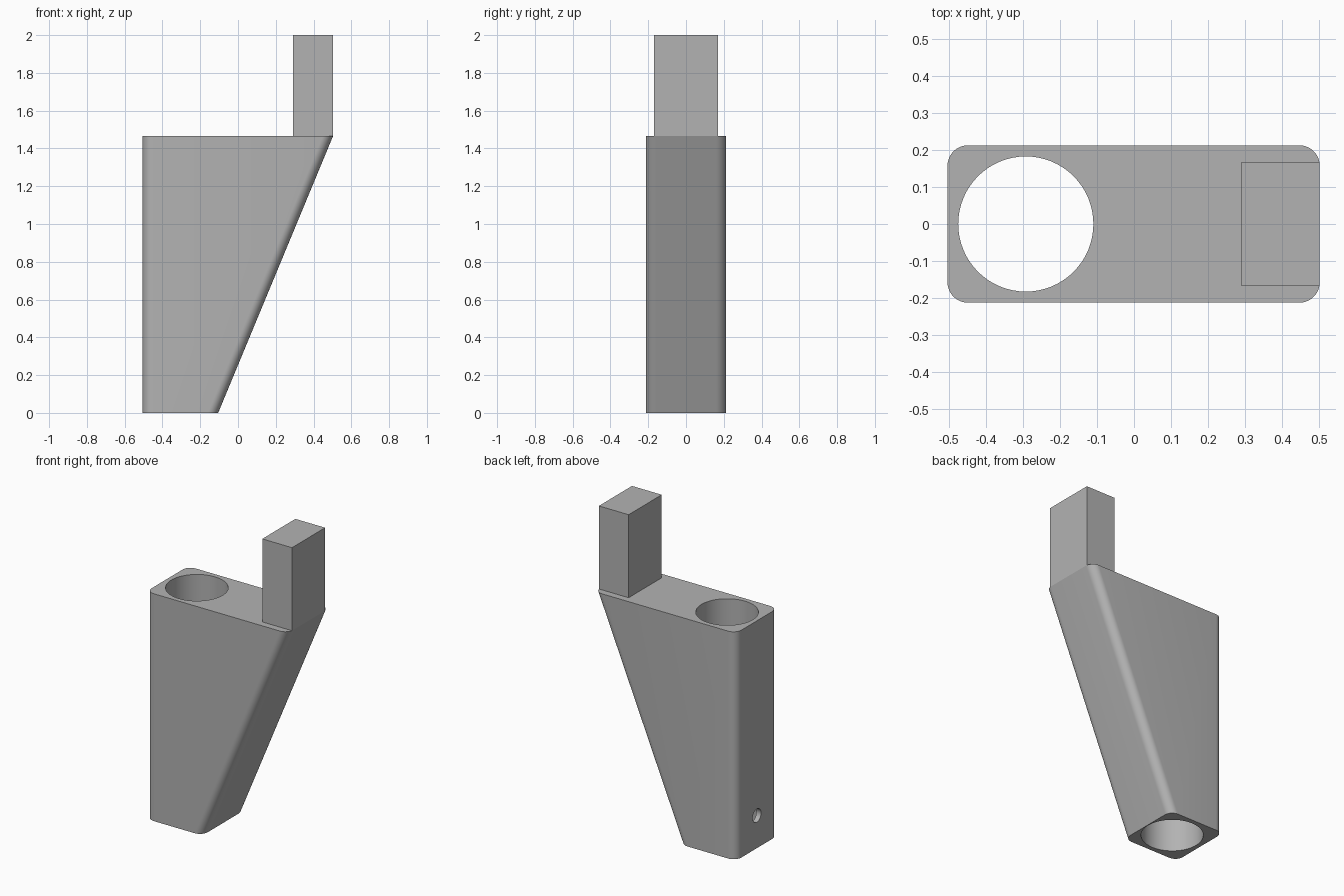
import bpy, bmesh, math

cube = bpy.data.objects.get("Cube")
if cube:
    bpy.data.objects.remove(cube, do_unlink=True)

BACK_X, TOP_X, FOOT_X = -0.505, 0.503, -0.105
HALF_Y, TOP_Z, CORNER = 0.213, 1.465, 0.055
BORE_X, BORE_R = -0.293, 0.183

# Single flat colour
grey = bpy.data.materials.new("plain grey")
grey.use_nodes = True
colour = (0.45, 0.45, 0.45, 1)
grey.diffuse_color = colour
grey.node_tree.nodes["Principled BSDF"].inputs["Base Color"].default_value = colour


def rounded_outline(x0, x1, steps=10):
    """Points around a rounded rectangle, anticlockwise."""
    ends = [(x1, 1), (x0, 1), (x0, -1), (x1, -1)]
    points = []
    for i, (x, side) in enumerate(ends):
        cx = x - CORNER if x == x1 else x + CORNER
        cy = side * (HALF_Y - CORNER)
        for s in range(steps + 1):
            a = math.radians(90) * (i + s / steps)
            points.append((cx + CORNER * math.cos(a), cy + CORNER * math.sin(a)))
    return points


def cut_cylinder(target, name, radius, depth, location, rotation=(0, 0, 0), sides=64):
    """Drill a round hole and remove the cutter."""
    bpy.ops.mesh.primitive_cylinder_add(vertices=sides, radius=radius, depth=depth,
                                        location=location, rotation=rotation)
    cutter = bpy.context.object
    cutter.name = name
    cutter.hide_render = True
    mod = target.modifiers.new(name, "BOOLEAN")
    mod.operation = "DIFFERENCE"
    mod.solver = "EXACT"
    mod.object = cutter
    bpy.ops.object.select_all(action="DESELECT")
    target.select_set(True)
    bpy.context.view_layer.objects.active = target
    bpy.ops.object.modifier_apply(modifier=mod.name)
    bpy.data.objects.remove(cutter, do_unlink=True)


# Tapered body: loft from the short foot to the long top
bm = bmesh.new()
foot = [bm.verts.new((x, y, 0)) for x, y in rounded_outline(BACK_X, FOOT_X)]
top = [bm.verts.new((x, y, TOP_Z)) for x, y in rounded_outline(BACK_X, TOP_X)]
count = len(foot)
for i in range(count):
    j = (i + 1) % count
    bm.faces.new((foot[i], foot[j], top[j], top[i]))
bm.faces.new(top)
bm.faces.new(foot[::-1])
mesh = bpy.data.meshes.new("tapered_body")
bm.to_mesh(mesh)
bm.free()
body = bpy.data.objects.new("tapered_body", mesh)
bpy.context.collection.objects.link(body)
mesh.materials.append(grey)

# Vertical bore right through, and a small screw hole in the upright end
cut_cylinder(body, "bore_cutter", BORE_R, 2 * TOP_Z, (BORE_X, 0, TOP_Z / 2))
cut_cylinder(body, "screw_hole_cutter", 0.043, 0.2, (BACK_X, 0, 0.21),
             (0, math.radians(90), 0), 32)
bpy.ops.object.shade_smooth_by_angle(angle=math.radians(30))

# Upright block standing on the overhanging end
block_x0, block_h = 0.291, 2 - TOP_Z
bpy.ops.mesh.primitive_cube_add(size=1, location=((block_x0 + TOP_X) / 2, 0, TOP_Z + block_h / 2))
block = bpy.context.object
block.name = "upright_block"
block.scale = (TOP_X - block_x0, 0.337, block_h)
bpy.ops.object.transform_apply(location=False, rotation=False, scale=True)
block.data.materials.append(grey)
